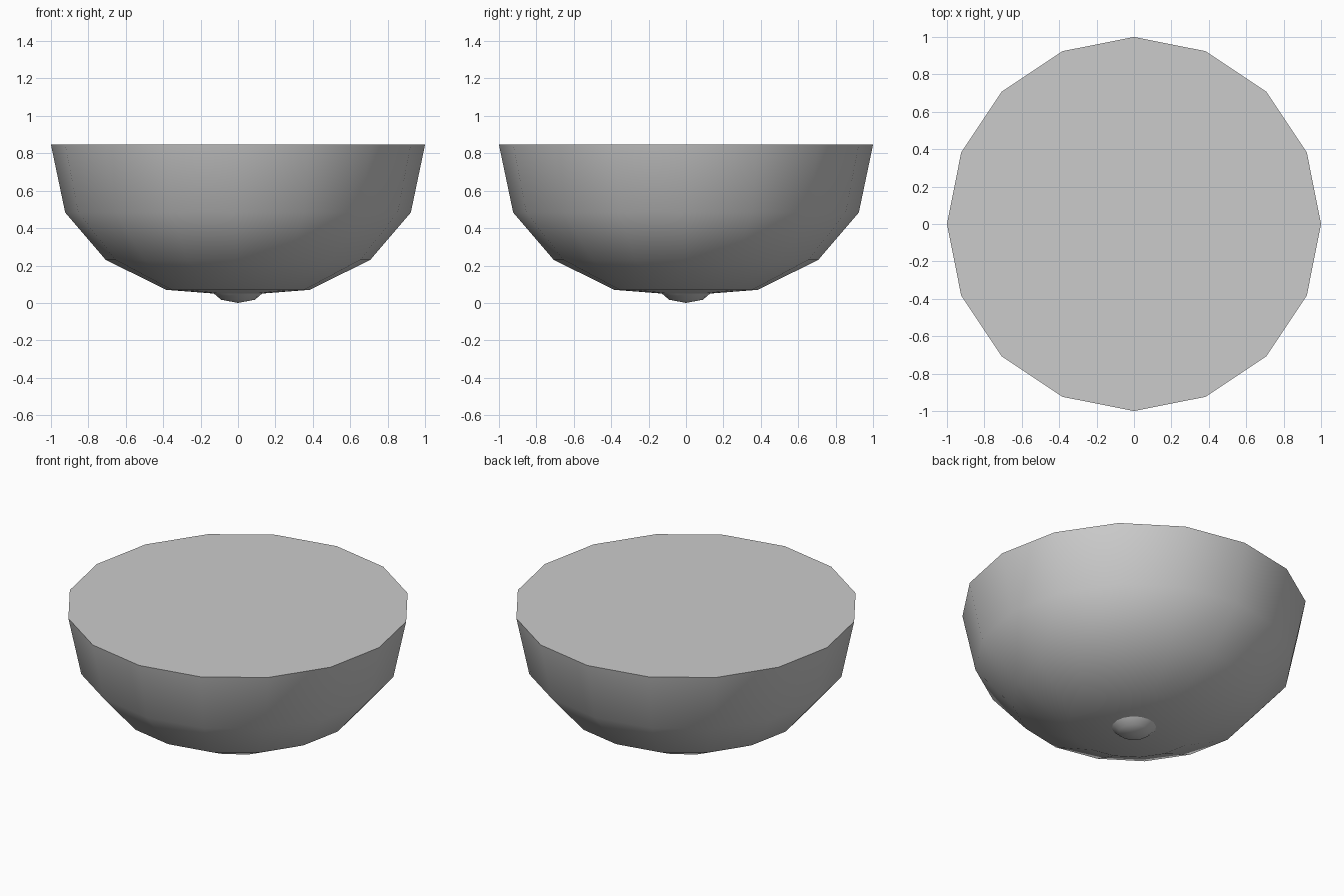
import bpy, bmesh
from math import sin, cos, pi, radians

if "Cube" in bpy.data.objects:
    bpy.data.objects.remove(bpy.data.objects["Cube"])

SIDES = 16


def lathe(name, pole_z, profile, capped=False):
    """Spin a bottom-to-top (radius, z) profile around z, starting at a pole."""
    bm = bmesh.new()
    pole = bm.verts.new((0, 0, pole_z))
    rings = [[bm.verts.new((r * cos(2 * pi * i / SIDES), r * sin(2 * pi * i / SIDES), z))
              for i in range(SIDES)] for r, z in profile]
    for i in range(SIDES):
        j = (i + 1) % SIDES
        bm.faces.new((pole, rings[0][j], rings[0][i]))
        for low, high in zip(rings, rings[1:]):
            bm.faces.new((low[i], low[j], high[j], high[i]))
    if capped:
        bm.faces.new(rings[-1])
    bmesh.ops.recalc_face_normals(bm, faces=bm.faces)
    mesh = bpy.data.meshes.new(name)
    bm.to_mesh(mesh)
    bm.free()
    obj = bpy.data.objects.new(name, mesh)
    bpy.context.collection.objects.link(obj)
    bpy.ops.object.select_all(action='DESELECT')
    obj.select_set(True)
    bpy.context.view_layer.objects.active = obj
    bpy.ops.object.shade_smooth_by_angle(angle=radians(35))
    return obj


# Closed half-dome bowl with a flat top
lathe("bowl", 0.04, [(sin(radians(22.5 * k)), z)
                     for k, z in enumerate((0.07, 0.23, 0.483, 0.846), 1)], capped=True)

# Small rounded knob under the bowl
lathe("bottom_knob", 0.0, [(0.09, 0.017), (0.13, 0.051)], capped=True)
